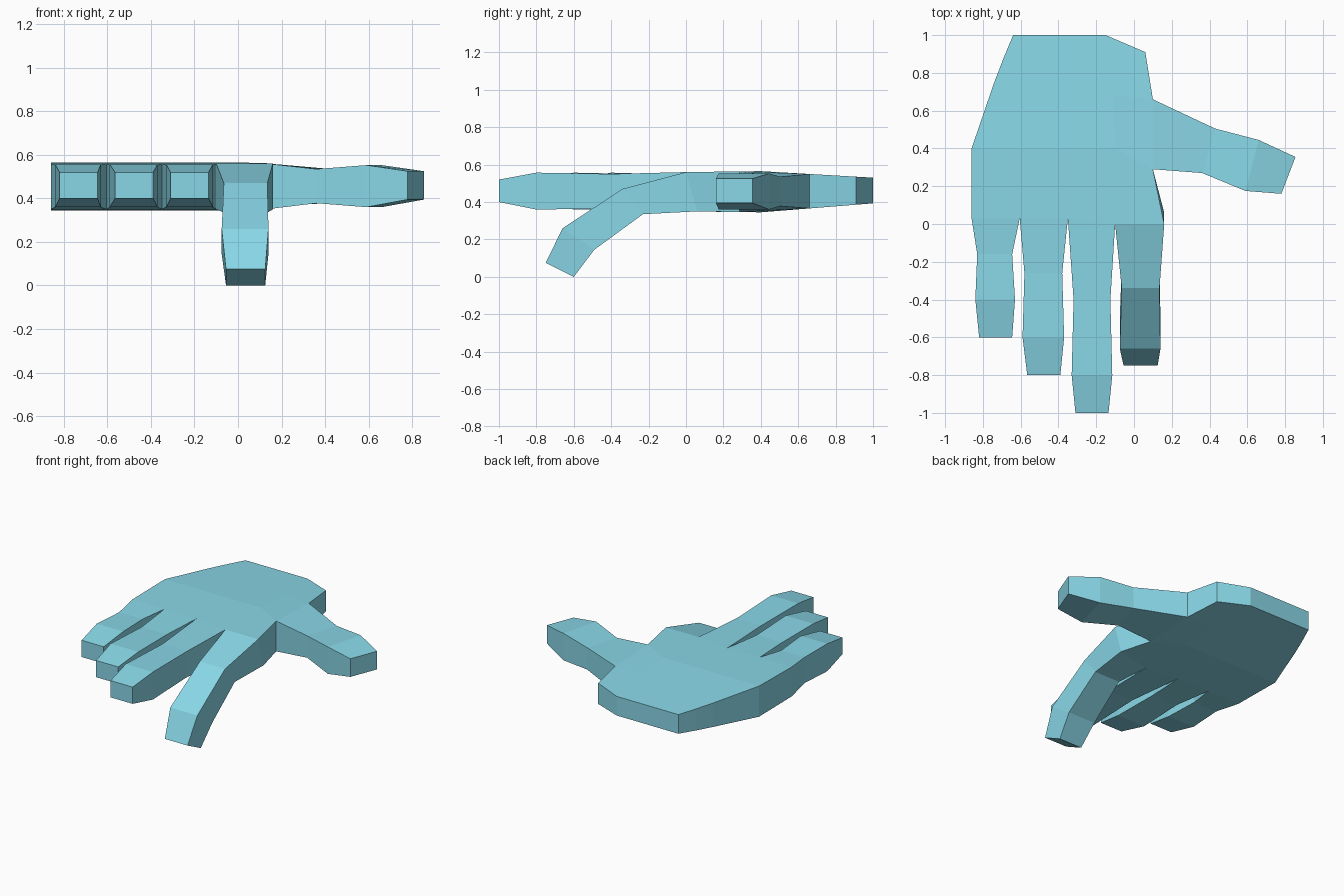
import bpy, bmesh

if "Cube" in bpy.data.objects:
    bpy.data.objects.remove(bpy.data.objects["Cube"])

bm = bmesh.new()

def top_z(y):
    return 0.56 + 0.0125 * y if y < 0.4 else 0.565 - 0.058 * (y - 0.4)

def low_z(y):
    return 0.35 - 0.0125 * y if y < 0.4 else 0.345 + 0.08 * (y - 0.4)

def loft(root, rings):
    """Extend a limb from four root verts through four-point rings, then cap it."""
    prev = root
    for ring in rings:
        cur = [bm.verts.new(p) for p in ring]
        for i in range(4):
            j = (i + 1) % 4
            bm.faces.new((prev[i], prev[j], cur[j], cur[i]))
        prev = cur
    bm.faces.new(prev)

# Palm: rows from the knuckles back to the wrist, columns at the finger gaps
rows = [
    [(-0.86, 0.03), (-0.605, 0.03), (-0.35, 0.03), (-0.10, 0.0), (0.16, 0.0)],
    [(-0.86, 0.40), (-0.605, 0.40), (-0.35, 0.40), (-0.10, 0.40), (0.10, 0.29)],
]
for (x0, y0), (x1, y1) in [((-0.74, 0.75), (0.10, 0.66)),
                           ((-0.69, 0.88), (0.06, 0.91)),
                           ((-0.64, 1.0), (-0.15, 1.0))]:
    rows.append([(x0 + (x1 - x0) * k / 4, y0 + (y1 - y0) * k / 4) for k in range(5)])

top = [[bm.verts.new((x, y, top_z(y))) for x, y in r] for r in rows]
low = [[bm.verts.new((x, y, low_z(y))) for x, y in r] for r in rows]
low[0][4].co.y = 0.06
for g in (top, low):
    for r in range(4):
        for c in range(4):
            bm.faces.new((g[r][c], g[r][c + 1], g[r + 1][c + 1], g[r + 1][c]))

# Palm side walls and wrist (the thumb root stays open)
for r in range(4):
    for c in (0, 4):
        if (r, c) != (1, 4):
            bm.faces.new((top[r][c], top[r + 1][c], low[r + 1][c], low[r][c]))
    bm.faces.new((top[4][r], top[4][r + 1], low[4][r + 1], low[4][r]))

# Fingers: (left x, right x, top y, top z, bottom y, bottom z) at each joint
def straight(*joints):
    heights = ((0.55, 0.365), (0.557, 0.36), (0.52, 0.40))
    return [(a, b, y, t, y, l) for (a, b, y), (t, l) in zip(joints, heights)]

fingers = [
    straight((-0.83, -0.645, -0.16), (-0.84, -0.63, -0.40), (-0.82, -0.645, -0.60)),
    straight((-0.58, -0.38, -0.26), (-0.59, -0.37, -0.60), (-0.565, -0.39, -0.80)),
    straight((-0.32, -0.125, -0.40), (-0.33, -0.115, -0.80), (-0.31, -0.135, -1.0)),
    [(-0.065, 0.135, -0.34, 0.47, -0.23, 0.335),
     (-0.075, 0.14, -0.66, 0.26, -0.49, 0.145),
     (-0.055, 0.125, -0.75, 0.075, -0.60, 0.0)],
]
for c, joints in enumerate(fingers):
    root = [top[0][c], top[0][c + 1], low[0][c + 1], low[0][c]]
    loft(root, [[(a, yt, zt), (b, yt, zt), (b, yb, zb), (a, yb, zb)]
                for a, b, yt, zt, yb, zb in joints])

# Thumb
thumb = [((0.36, 0.27), (0.43, 0.505), 0.535, 0.378),
         ((0.59, 0.175), (0.66, 0.445), 0.553, 0.36),
         ((0.78, 0.16), (0.855, 0.355), 0.525, 0.395)]
loft([top[1][4], top[2][4], low[2][4], low[1][4]],
     [[(*f, t), (*b, t), (*b, l), (*f, l)] for f, b, t, l in thumb])

bmesh.ops.recalc_face_normals(bm, faces=bm.faces)
mesh = bpy.data.meshes.new("hand")
bm.to_mesh(mesh)
bm.free()
hand = bpy.data.objects.new("hand", mesh)
bpy.context.collection.objects.link(hand)

mat = bpy.data.materials.new("light_blue")
mat.diffuse_color = (0.25, 0.68, 0.8, 1)
mat.use_nodes = True
mat.node_tree.nodes["Principled BSDF"].inputs["Base Color"].default_value = mat.diffuse_color
mesh.materials.append(mat)
